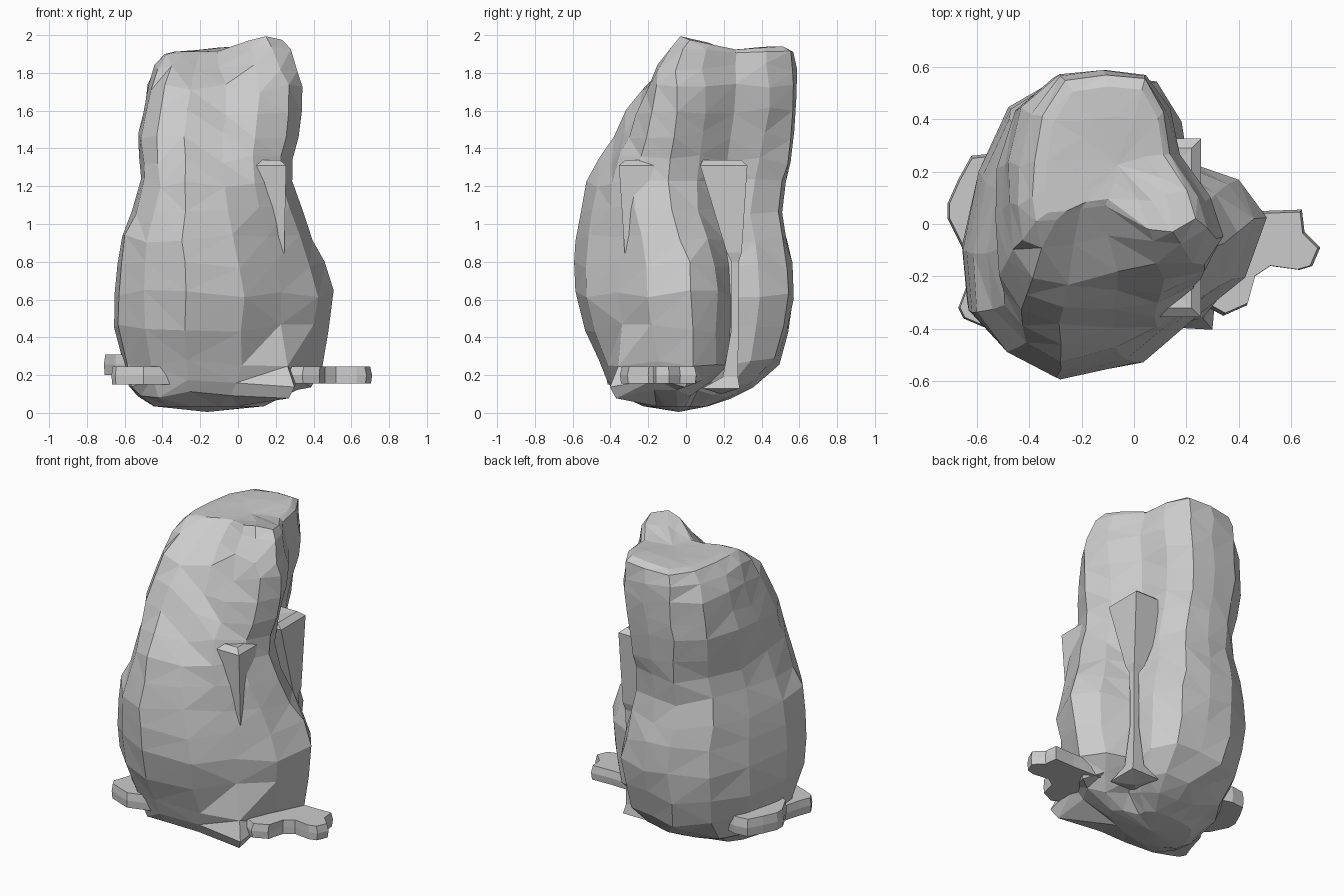
import bpy, bmesh, random
from math import exp
from mathutils import Vector

if "Cube" in bpy.data.objects:
    bpy.data.objects.remove(bpy.data.objects["Cube"])

random.seed(4)

# Plan outlines of the body at its belly, shoulders and crown, counter-clockwise from the right side
LOW = [(.51, .03), (.40, .17), (.20, .245), (.18, .40), (.08, .55), (-.1, .58), (-.27, .58), (-.48, .45),
       (-.6, .2), (-.66, -.1), (-.64, -.33), (-.5, -.48), (-.28, -.59), (.03, -.53), (.23, -.36), (.42, -.2)]
HIGH = [(.345, -.02), (.29, .12), (.18, .28), (.14, .45), (.05, .57), (-.1, .585), (-.27, .57), (-.42, .45),
        (-.47, .25), (-.47, .1), (-.45, -.08), (-.38, -.2), (-.25, -.24), (-.05, -.18), (.12, -.2), (.28, -.13)]
CROWN = [(.30, 0), (.26, .12), (.15, .28), (.12, .43), (.05, .55), (-.1, .57), (-.26, .55), (-.35, .42),
         (-.38, .25), (-.39, .12), (-.38, .03), (-.3, .03), (-.2, .07), (-.1, .09), (.08, -.04), (.2, -.06)]

# Height, x range, y range of each ring
RINGS = [(.035, -.45, .14, -.22, .12), (.10, -.53, .31, -.38, .24), (.16, -.58, .39, -.425, .36),
         (.27, -.61, .45, -.465, .49), (.45, -.65, .485, -.54, .54), (.63, -.655, .51, -.585, .57),
         (.78, -.64, .46, -.59, .56), (.92, -.615, .40, -.58, .535), (1.07, -.56, .34, -.56, .51),
         (1.22, -.515, .29, -.53, .53), (1.34, -.52, .295, -.46, .555), (1.47, -.53, .32, -.385, .575),
         (1.60, -.50, .335, -.32, .585), (1.72, -.475, .345, -.255, .585), (1.83, -.44, .315, -.18, .585),
         (1.90, -.385, .28, -.08, .57)]


def unit(shape):
    xs, ys = zip(*shape)
    return [((x - min(xs)) / (max(xs) - min(xs)), (y - min(ys)) / (max(ys) - min(ys))) for x, y in shape]


def plan(z):
    if z <= .8:
        return unit(LOW)
    a, b, t = (LOW, HIGH, (z - .8) / .9) if z < 1.7 else (HIGH, CROWN, min(1, (z - 1.7) / .2))
    return [(p[0] + (q[0] - p[0]) * t, p[1] + (q[1] - p[1]) * t) for p, q in zip(unit(a), unit(b))]


def crown_height(x, y):
    peak = .085 * exp(-((x - .15) ** 2 + y ** 2) / .025)
    back = .03 * exp(-(x ** 2 + (y - .48) ** 2) / .04)
    return 1.912 + peak + back


def finish(bm, name):
    bmesh.ops.recalc_face_normals(bm, faces=bm.faces)
    me = bpy.data.meshes.new(name)
    bm.to_mesh(me)
    bm.free()
    ob = bpy.data.objects.new(name, me)
    bpy.context.collection.objects.link(ob)
    return ob


def loft(rings):
    bm = bmesh.new()
    loops = [[bm.verts.new(p) for p in r] for r in rings]
    for a, b in zip(loops, loops[1:]):
        n = len(a)
        for i in range(n):
            j = (i + 1) % n
            bm.faces.new((a[i], a[j], b[j], b[i]))
    for end, dz in ((loops[0], -.03), (loops[-1], -.01)):
        c = bm.verts.new(sum((v.co for v in end), Vector()) / len(end) + Vector((0, 0, dz)))
        for i in range(len(end)):
            bm.faces.new((end[i], end[(i + 1) % len(end)], c))
    return bm


# Lumpy faceted body
rings = []
for z, x0, x1, y0, y1 in RINGS:
    ring = []
    for k, (u, v) in enumerate(plan(z)):
        x, y = x0 + u * (x1 - x0), y0 + v * (y1 - y0)
        jz = 0 if z < .05 or z > 1.85 else random.uniform(-.025, .025)
        lift = (crown_height(x, y) - 1.912) * (.6 if z > 1.85 else 0)
        # Pointed front right corner at the bottom
        if k == 14 and .05 < z < .5:
            t = 1 - abs(z - .16) / .34
            x, y = x + (.30 - x) * t, y + (-.40 - y) * t
        ring.append((x + random.uniform(-.006, .006), y + random.uniform(-.006, .006), z + jz + lift))
    rings.append(ring)
# Saddle-shaped top
for s in (.86, .5):
    ring = []
    for x, y, _ in rings[len(RINGS) - 1]:
        px, py = -.04 + (x + .04) * s, .25 + (y - .25) * s
        ring.append((px, py, crown_height(px, py)))
    rings.append(ring)
bm = loft(rings)
bmesh.ops.triangulate(bm, faces=bm.faces, quad_method='SHORT_EDGE')
finish(bm, "body")

# Waisted corner posts: height, offset x, offset y, half width
POST = [(.13, .23, .20, .10), (.19, .275, .25, .04), (.45, .295, .275, .018), (.8, .295, .275, .02),
        (.85, .285, .27, .04), (1.31, .21, .215, .125), (1.34, .20, .205, .10)]
for name, sx, sy in (("front_right", 1, -1), ("front_left", -1, -1), ("back_right", 1, 1), ("back_left", -1, 1)):
    rings = []
    for z, ox, oy, h in POST if (sx, sy) == (1, 1) else POST[3:]:
        cx, cy = -.08 + sx * ox, -.015 + sy * oy
        rings.append([(cx + a * h, cy + b * h, z) for a, b in ((-1, -1), (1, -1), (1, 1), (-1, 1))])
    finish(loft(rings), "post_" + name)


# Flat splayed feet
def foot(name, pts, z0, z1):
    cx, cy = (sum(c) / len(pts) for c in zip(*pts))
    bm = bmesh.new()
    loops = [[bm.verts.new((cx + (x - cx) * s, cy + (y - cy) * s, z)) for x, y in pts]
             for s, z in ((.97, z0), (1, (z0 + z1) / 2), (.95, z1))]
    for a, b in zip(loops, loops[1:]):
        for i in range(len(a)):
            j = (i + 1) % len(a)
            bm.faces.new((a[i], a[j], b[j], b[i]))
    bm.faces.new(loops[0][::-1])
    bm.faces.new(loops[-1])
    finish(bm, name)


foot("foot_right", [(.25, -.3), (.34, -.35), (.43, -.31), (.46, -.2), (.52, -.16), (.63, -.175), (.68, -.16),
                    (.71, -.09), (.65, -.03), (.64, .055), (.5, .05), (.25, .06)], .155, .245)
foot("foot_left", [(-.3, .2), (-.3, -.15), (-.58, -.15), (-.65, -.1), (-.71, .02), (-.71, .08), (-.67, .17),
                   (-.62, .26), (-.53, .27)], .2, .31)
foot("foot_front_left", [(-.3, -.1), (-.3, -.36), (-.5, -.42), (-.58, -.39), (-.65, -.36), (-.67, -.32),
                         (-.64, -.24), (-.6, -.1)], .15, .245)
